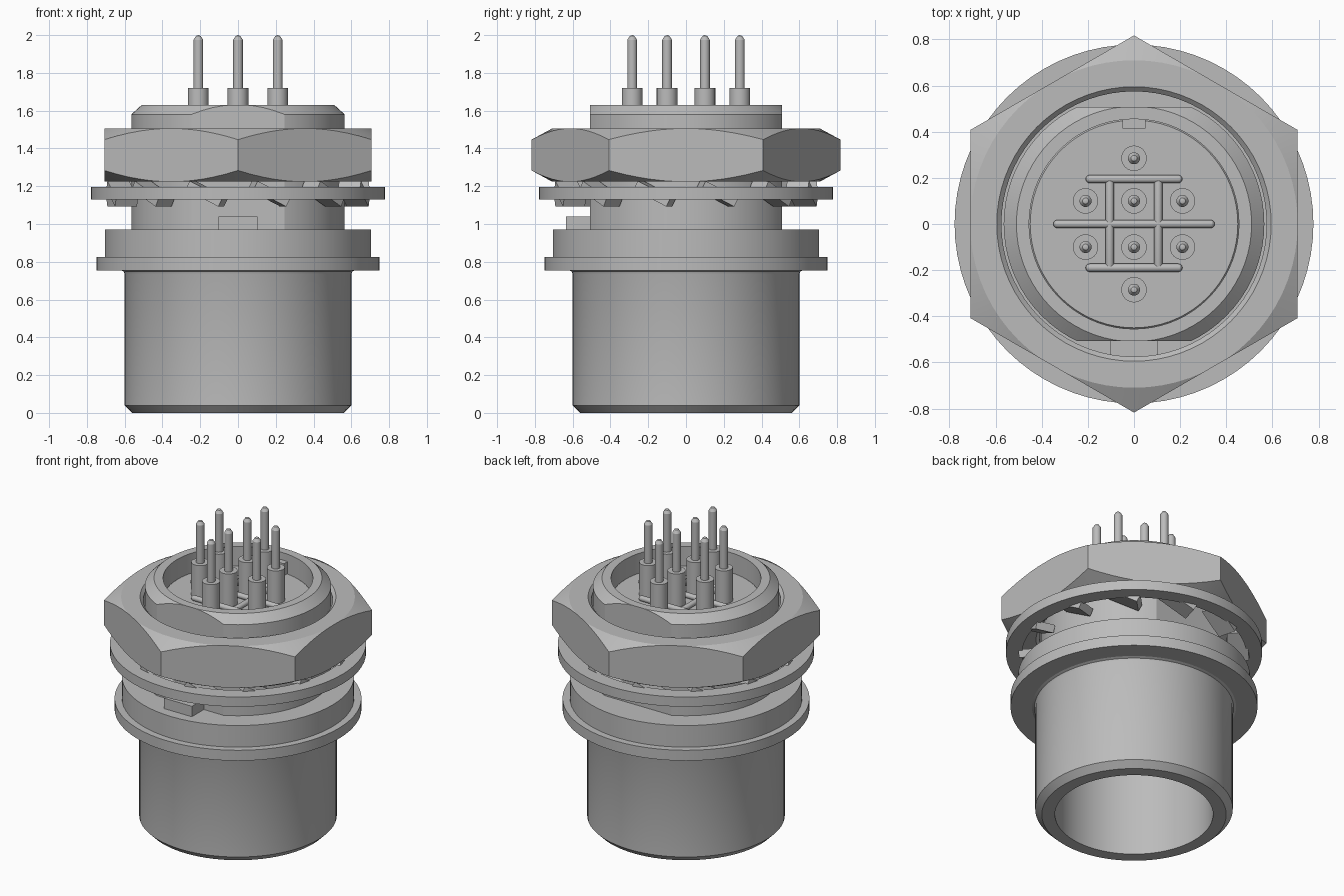
import bpy, bmesh, math
from mathutils import Matrix, Vector

if "Cube" in bpy.data.objects:
    bpy.data.objects.remove(bpy.data.objects["Cube"], do_unlink=True)

metal = bpy.data.materials.new("grey metal")
metal.use_nodes = True
GREY = (0.5, 0.5, 0.5, 1)
metal.diffuse_color = GREY
metal.node_tree.nodes["Principled BSDF"].inputs["Base Color"].default_value = GREY


def lathe(profile, segs=72):
    """Revolve a closed (radius, z) outline around z."""
    bm = bmesh.new()
    rings = []
    for r, z in profile:
        rings.append([bm.verts.new((r * math.sin(2 * math.pi * i / segs),
                                    r * math.cos(2 * math.pi * i / segs), z))
                      for i in range(segs)])
    for k, ring in enumerate(rings):
        nxt = (k + 1) % len(rings)
        if profile[k][0] == 0 and profile[nxt][0] == 0:
            continue
        other = rings[nxt]
        for i in range(segs):
            j = (i + 1) % segs
            bm.faces.new((ring[i], ring[j], other[j], other[i]))
    bmesh.ops.remove_doubles(bm, verts=bm.verts, dist=1e-6)
    return bm


def cut_flat(bm, angle, dist):
    """Slice off everything beyond a vertical plane and cap it."""
    n = Vector((math.cos(angle), math.sin(angle), 0))
    cut = bmesh.ops.bisect_plane(bm, geom=bm.verts[:] + bm.edges[:] + bm.faces[:],
                                 plane_co=n * dist, plane_no=n, clear_outer=True)
    edges = [e for e in cut["geom_cut"] if isinstance(e, bmesh.types.BMEdge)]
    bmesh.ops.holes_fill(bm, edges=edges, sides=0)


def box(bm, size, matrix):
    bmesh.ops.create_cube(bm, size=1, matrix=matrix @ Matrix.Diagonal((*size, 1)))


def finish(name, bm, location=(0, 0, 0), rotation=(0, 0, 0)):
    bmesh.ops.recalc_face_normals(bm, faces=bm.faces)
    mesh = bpy.data.meshes.new(name)
    bm.to_mesh(mesh)
    bm.free()
    mesh.materials.append(metal)
    ob = bpy.data.objects.new(name, mesh)
    ob.location, ob.rotation_euler = location, rotation
    bpy.context.collection.objects.link(ob)
    bpy.ops.object.select_all(action="DESELECT")
    ob.select_set(True)
    bpy.context.view_layer.objects.active = ob
    bpy.ops.object.shade_smooth_by_angle(angle=math.radians(25))
    return ob


# Hollow sleeve with flange and sealing ring
finish("sleeve", lathe([
    (0.48, 0), (0.56, 0), (0.60, 0.04), (0.60, 0.735), (0.605, 0.748), (0.62, 0.755),
    (0.75, 0.755), (0.75, 0.825), (0.705, 0.825), (0.705, 0.97), (0.48, 0.97)]))

# Neck with a flat on the front and back
neck = lathe([(0.455, 0.96), (0.565, 0.96), (0.565, 1.58), (0.51, 1.63), (0.455, 1.63)])
for side in (1, -1):
    cut_flat(neck, side * math.pi / 2, 0.508)
finish("neck", neck)

# Locating key on the front and small key inside the rim
key = bmesh.new()
box(key, (0.205, 0.14, 0.08), Matrix.Translation((0, -0.565, 1.0)))
finish("locating_key", key)
tab = bmesh.new()
box(tab, (0.1, 0.05, 0.1), Matrix.Translation((0, 0.44, 1.53)))
finish("inner_key", tab)

# Hex nut with chamfered corners
nut = lathe([(0.575, 1.245), (0.595, 1.225), (0.71, 1.225), (0.83, 1.29), (0.83, 1.44),
             (0.71, 1.505), (0.595, 1.505), (0.575, 1.485)])
for i in range(6):
    cut_flat(nut, i * math.pi / 3, 0.708)
finish("hex_nut", nut)

# Lock washer with twisted inner teeth
finish("lock_washer", lathe([(0.68, 1.13), (0.778, 1.13), (0.778, 1.195), (0.68, 1.195)]))
teeth = bmesh.new()
COUNT = 12
for i in range(COUNT):
    box(teeth, (0.12, 0.20, 0.05),
        Matrix.Rotation(2 * math.pi * (i + 0.5) / COUNT, 4, "Z")
        @ Matrix.Translation((0.635, 0, 1.16)) @ Matrix.Rotation(math.radians(-27), 4, "X"))
finish("washer_teeth", teeth)

# Insulator disc
finish("insulator", lathe([(0, 0.97), (0.475, 0.97), (0.475, 1.0), (0.457, 1.0),
                           (0.457, 1.49), (0.45, 1.5), (0, 1.5)]))

# Raised round-ended ribs between the contacts
R = 0.018
DOME = [(R * math.cos(a), R * math.sin(a)) for a in (0, math.pi / 6, math.pi / 3)] + [(0, R)]


def rib(name, half, location, along_x):
    ends = [(r, half - R + z) for r, z in DOME]
    profile = [(r, -z) for r, z in reversed(ends)] + ends
    turn = (0, math.pi / 2, 0) if along_x else (math.pi / 2, 0, 0)
    finish(name, lathe(profile, 16), location, turn)


for name, y, half in (("back", 0.195, 0.21), ("middle", 0, 0.35), ("front", -0.19, 0.21)):
    rib(name + "_rib", half, (0, y, 1.517), True)
for name, x in (("left", 0.105), ("right", -0.105)):
    rib(name + "_rib", 0.2, (x, 0, 1.517), False)

# Eight stepped contact pins
spots = [(0, 0.285), (0, -0.285)] + [(x, y) for x in (-0.21, 0, 0.21) for y in (0.1, -0.1)]
for i, (x, y) in enumerate(spots):
    finish(f"contact_pin_{i + 1}", lathe([
        (0, 1.49), (0.055, 1.49), (0.055, 1.72), (0.026, 1.72), (0.026, 1.975),
        (0.013, 1.995), (0, 2.0)], 24), (x, y, 0))
